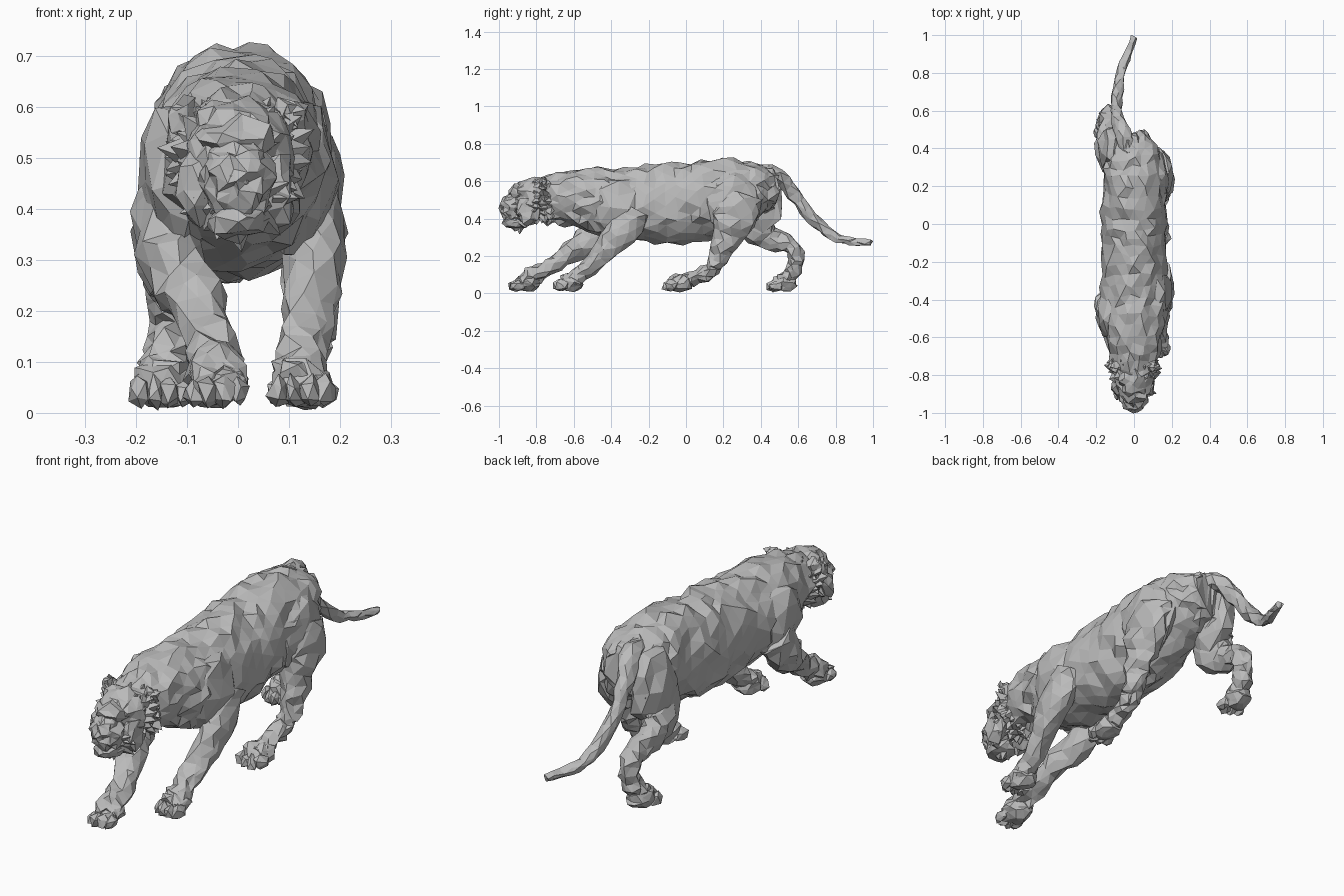
import bpy, bmesh, math, random
from mathutils import Vector

if "Cube" in bpy.data.objects:
    bpy.data.objects.remove(bpy.data.objects["Cube"])
random.seed(4)

grey = bpy.data.materials.new("stone grey")
grey.use_nodes = True
colour = (0.5, 0.5, 0.5, 1)
grey.diffuse_color = colour
grey.node_tree.nodes["Principled BSDF"].inputs["Base Color"].default_value = colour


def finish(name, bm, rough):
    """Chip every corner at random, triangulate and make the object."""
    for v in bm.verts:
        v.co += Vector([random.uniform(-rough, rough) for _ in range(3)])
        v.co.z = max(v.co.z, random.uniform(0.004, 0.015))
    bmesh.ops.triangulate(bm, faces=bm.faces[:])
    bmesh.ops.recalc_face_normals(bm, faces=bm.faces[:])
    mesh = bpy.data.meshes.new(name)
    bm.to_mesh(mesh)
    bm.free()
    mesh.materials.append(grey)
    ob = bpy.data.objects.new(name, mesh)
    bpy.context.collection.objects.link(ob)
    return ob


def spline(points, steps):
    """Smooth path through stations; each is x, y, z, half width, half depth."""
    pts = [points[0]] + points + [points[-1]]
    out = []
    for a, b, c, d in zip(pts, pts[1:], pts[2:], pts[3:]):
        for s in range(steps):
            t = s / steps
            out.append([q + t / 2 * (r - p + t * (2*p - 5*q + 4*r - w + t * (3*(q - r) + w - p)))
                        for p, q, r, w in zip(a, b, c, d)])
    return out + [list(points[-1])]


def limb(name, points, sides=9, steps=3, rough=0.011, ragged=0.06):
    """Closed tube with ragged oval cross-sections."""
    path = spline(points, steps)
    bm = bmesh.new()
    rings = []
    for i, (x, y, z, w, d) in enumerate(path):
        before, after = path[max(i - 1, 0)], path[min(i + 1, len(path) - 1)]
        along = (Vector(after[:3]) - Vector(before[:3])).normalized()
        across = (Vector((1, 0, 0)) - along * along.x).normalized()
        up = along.cross(across)
        ring = []
        for k in range(sides):
            a = math.tau * (k + 0.5 * (i % 2)) / sides
            swell = random.uniform(1 - ragged, 1 + ragged)
            ring.append(bm.verts.new(Vector((x, y, z)) + swell * (
                across * w * math.cos(a) + up * d * math.sin(a))))
        rings.append(ring)
    for r, s in zip(rings, rings[1:]):
        for k in range(sides):
            n = (k + 1) % sides
            bm.faces.new((r[k], r[n], s[n], s[k]))
    bm.faces.new(rings[0])
    bm.faces.new(rings[-1])
    return finish(name, bm, rough)


def lump(name, centre, size, detail=2, rough=0.01):
    """Rough, stone-like mass."""
    bm = bmesh.new()
    bmesh.ops.create_icosphere(bm, subdivisions=detail, radius=1)
    for v in bm.verts:
        v.co = Vector(centre) + Vector(c * s for c, s in zip(v.co, size))
    return finish(name, bm, rough)


def tufts(name, rows, count, centre_z, widen):
    """Rings of chipped pyramids around the head; each row is y, radius."""
    bm = bmesh.new()
    for row, (y, reach) in enumerate(rows):
        for k in range(count):
            a = math.tau * (k + row / 2) / count
            out = Vector((widen * math.cos(a), 0, math.sin(a)))
            side = Vector((-math.sin(a), 0, math.cos(a)))
            base = Vector((0, y, centre_z)) + out * reach * .8
            tip = base + out * random.uniform(.02, .05) + Vector((0, random.uniform(-.03, .03), 0))
            corners = [bm.verts.new(base + o) for o in (side * .033, Vector((0, .036, 0)),
                                                        side * -.033, Vector((0, -.036, 0)))]
            top = bm.verts.new(tip)
            bm.faces.new(corners)
            for i in range(4):
                bm.faces.new((corners[i], corners[(i + 1) % 4], top))
    return finish(name, bm, .008)


# Trunk, from neck to rump
limb("trunk", [
    (0, -.80, .50, .10, .10), (0, -.68, .51, .135, .135), (0, -.55, .505, .16, .16),
    (0, -.40, .485, .168, .188), (0, -.22, .475, .172, .205), (0, -.05, .48, .172, .215),
    (0, .12, .515, .17, .208), (0, .28, .545, .16, .175), (-.02, .40, .56, .135, .135),
    (-.03, .48, .56, .085, .09)], sides=20, rough=.013, ragged=.045)

# Shoulder and haunch muscles; the two sides are out of step
lump("left_shoulder", (.112, -.36, .46), (.08, .16, .16), 2, .016)
lump("right_shoulder", (-.112, -.46, .45), (.083, .15, .16), 2, .016)
lump("left_haunch", (.112, .25, .49), (.08, .15, .18), 2, .016)
lump("right_haunch", (-.112, .39, .49), (.075, .13, .18), 2, .016)

# Legs
limb("front_left_leg", [
    (.135, -.28, .44, .06, .10), (.15, -.34, .33, .062, .086), (.145, -.43, .23, .058, .06),
    (.13, -.52, .14, .046, .044), (.125, -.60, .08, .052, .046), (.12, -.66, .055, .052, .036)])
limb("front_right_leg", [
    (-.14, -.42, .42, .062, .10), (-.135, -.50, .31, .065, .082), (-.085, -.62, .22, .058, .058),
    (-.058, -.74, .135, .05, .046), (-.048, -.83, .085, .055, .046), (-.042, -.89, .055, .052, .038)])
limb("rear_left_leg", [
    (.12, .27, .52, .07, .14), (.145, .25, .40, .065, .115), (.145, .20, .28, .055, .075),
    (.14, .17, .18, .046, .046), (.135, .13, .12, .042, .039), (.125, .03, .078, .042, .035),
    (.12, -.06, .05, .05, .034)])
limb("rear_right_leg", [
    (-.11, .38, .48, .06, .13), (-.14, .38, .36, .06, .11), (-.15, .46, .295, .052, .065),
    (-.135, .56, .255, .045, .047), (-.13, .59, .18, .04, .042), (-.145, .56, .10, .043, .039),
    (-.15, .50, .055, .052, .038)])

# Paws, each a pad with four toes
for name, x, y in (("front_left", .125, -.635), ("front_right", -.042, -.87),
                   ("rear_left", .125, -.05), ("rear_right", -.148, .51)):
    lump(name + "_paw", (x, y + .02, .056), (.061, .067, .05))
    for k in range(4):
        off = k - 1.5
        lump(f"{name}_toe_{k + 1}", (x + off * .03, y - .047 + abs(off) * .012, .04),
             (.023, .038, .032), 1, .008)

# Tail
limb("tail", [
    (-.02, .38, .65, .05, .04), (-.06, .49, .63, .042, .043), (-.09, .575, .53, .034, .038),
    (-.09, .67, .405, .03, .033), (-.075, .785, .31, .027, .027), (-.04, .88, .278, .023, .021),
    (0, .99, .272, .012, .014)], sides=7, rough=.007)

# Head, muzzle, jaw
lump("skull", (0, -.81, .51), (.107, .12, .108), 3, .012)
lump("muzzle", (0, -.918, .458), (.072, .075, .08), 3, .010)
lump("brow", (0, -.885, .535), (.077, .065, .047), 2, .012)
lump("lower_jaw", (0, -.905, .377), (.06, .076, .037), 2, .010)
lump("nose", (0, -.978, .46), (.026, .018, .02), 1, .004)
for side, x in (("left", 1), ("right", -1)):
    lump(side + "_cheek", (x * .072, -.845, .44), (.046, .07, .075), 2, .014)
    lump(side + "_ear", (x * .1, -.755, .58), (.034, .024, .036), 2, .012)

# Shaggy ruff behind the cheeks and ragged whiskers about the mouth
tufts("ruff", ((-.80, .108), (-.76, .118), (-.72, .114)), 24, .495, 1.1)
tufts("whiskers", ((-.88, .06),), 16, .42, 1.3)
